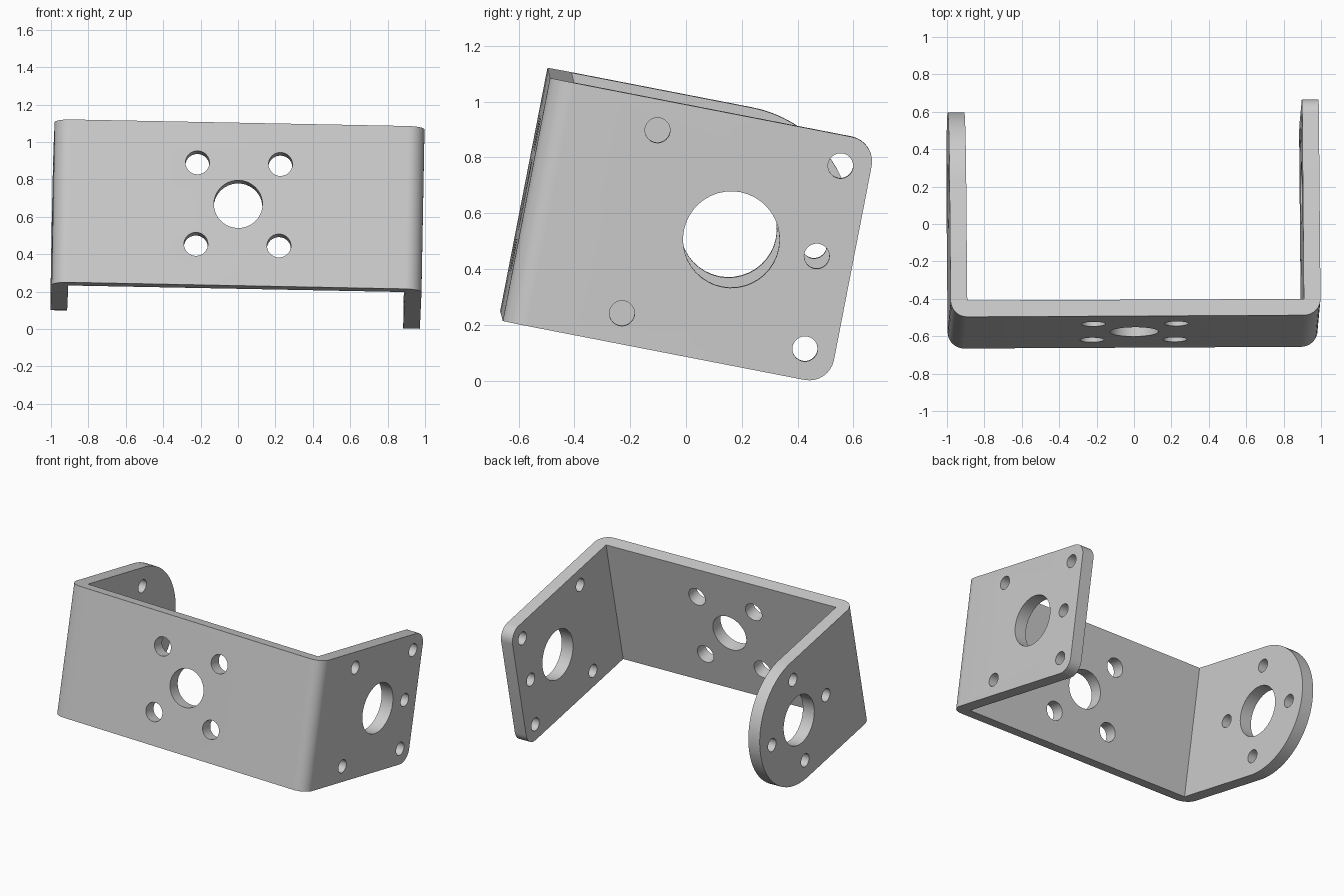
import bpy, bmesh
from math import sin, cos, pi, radians
from mathutils import Matrix, Vector

cube = bpy.data.objects.get("Cube")
if cube:
    bpy.data.objects.remove(cube, do_unlink=True)

# Half width, half depth, half height, sheet thickness
W, D, H, T = 0.989, 0.5955, 0.4435, 0.089
HUB = D - H          # depth of the hub centre on both side flanges

steel = bpy.data.materials.new("light grey metal")
steel.use_nodes = True
grey = (0.6, 0.6, 0.6, 1)
steel.diffuse_color = grey
steel.node_tree.nodes["Principled BSDF"].inputs["Base Color"].default_value = grey


def make_object(name, bm):
    bmesh.ops.recalc_face_normals(bm, faces=bm.faces[:])
    mesh = bpy.data.meshes.new(name)
    bm.to_mesh(mesh)
    bm.free()
    mesh.materials.append(steel)
    obj = bpy.data.objects.new(name, mesh)
    bpy.context.collection.objects.link(obj)
    return obj


# Bent sheet: U-shaped profile with rounded outer bends, extruded upwards
def bend(cx, start):
    angles = [start + pi / 2 * i / 10 for i in range(11)]
    return [(cx + T * cos(a), -D + T + T * sin(a)) for a in angles]

profile = [(W, D), (W - T, D), (W - T, -D + T), (-W + T, -D + T), (-W + T, D), (-W, D)]
profile += bend(-W + T, pi) + bend(W - T, 1.5 * pi)
bm = bmesh.new()
sheet = bm.faces.new([bm.verts.new((x, y, -H)) for x, y in profile])
raised = bmesh.ops.extrude_face_region(bm, geom=[sheet])["geom"]
bmesh.ops.translate(bm, vec=(0, 0, 2 * H),
                    verts=[v for v in raised if isinstance(v, bmesh.types.BMVert)])


# Rear ends: full round on the right flange, small corner radii on the left one
def round_end(side, radius, segments):
    edges = [e for e in bm.edges
             if all(v.co.y > D - 0.001 and v.co.x * side > 0 for v in e.verts)
             and abs(e.verts[0].co.z - e.verts[1].co.z) < 0.001]
    bmesh.ops.bevel(bm, geom=edges, offset=radius, segments=segments,
                    profile=0.5, affect='EDGES')

round_end(-1, H - 0.001, 18)
round_end(1, 0.09, 8)
bracket = make_object("bracket", bm)

# Hole cutters
cut = bmesh.new()


def drill(centre, radius, axis):
    turn = Matrix.Rotation(radians(90), 4, axis)
    bmesh.ops.create_cone(cut, cap_ends=True, segments=40, radius1=radius, radius2=radius,
                          depth=0.3, matrix=Matrix.Translation(centre) @ turn)

signs = [(a, b) for a in (-1, 1) for b in (-1, 1)]
drill((0, -D, 0), 0.13, 'X')
for a, b in signs:
    drill((a * 0.222, -D, b * 0.222), 0.064, 'X')
for side in (-1, 1):
    drill((side * W, HUB, 0), 0.173, 'Y')
    drill((side * W, HUB + 0.312, 0), 0.045, 'Y')
for a, b in signs:
    drill((W, HUB + a * 0.334, b * 0.334), 0.045, 'Y')
for a, b in ((-1, 0), (0, 1), (0, -1)):
    drill((-W, HUB + a * 0.312, b * 0.312), 0.045, 'Y')
cutter = make_object("hole_cutter", cut)
cutter.hide_render = True

mod = bracket.modifiers.new("holes", 'BOOLEAN')
mod.operation, mod.solver, mod.object = 'DIFFERENCE', 'EXACT', cutter
bpy.ops.object.select_all(action='DESELECT')
bpy.context.view_layer.objects.active = bracket
bracket.select_set(True)
bpy.ops.object.modifier_apply(modifier=mod.name)
bpy.data.objects.remove(cutter, do_unlink=True)
bpy.ops.object.shade_smooth_by_angle(angle=radians(30))

# Tilt the whole bracket forward with a slight roll
u = Vector((1, 0.005, -0.0195)).normalized()
v = Vector((0, cos(radians(11)), -sin(radians(11))))
v = (v - u * v.dot(u)).normalized()
w = u.cross(v)
bracket.matrix_world = (Matrix.Translation((-0.004, 0.008, 0.554))
                        @ Matrix((u, v, w)).transposed().to_4x4())
